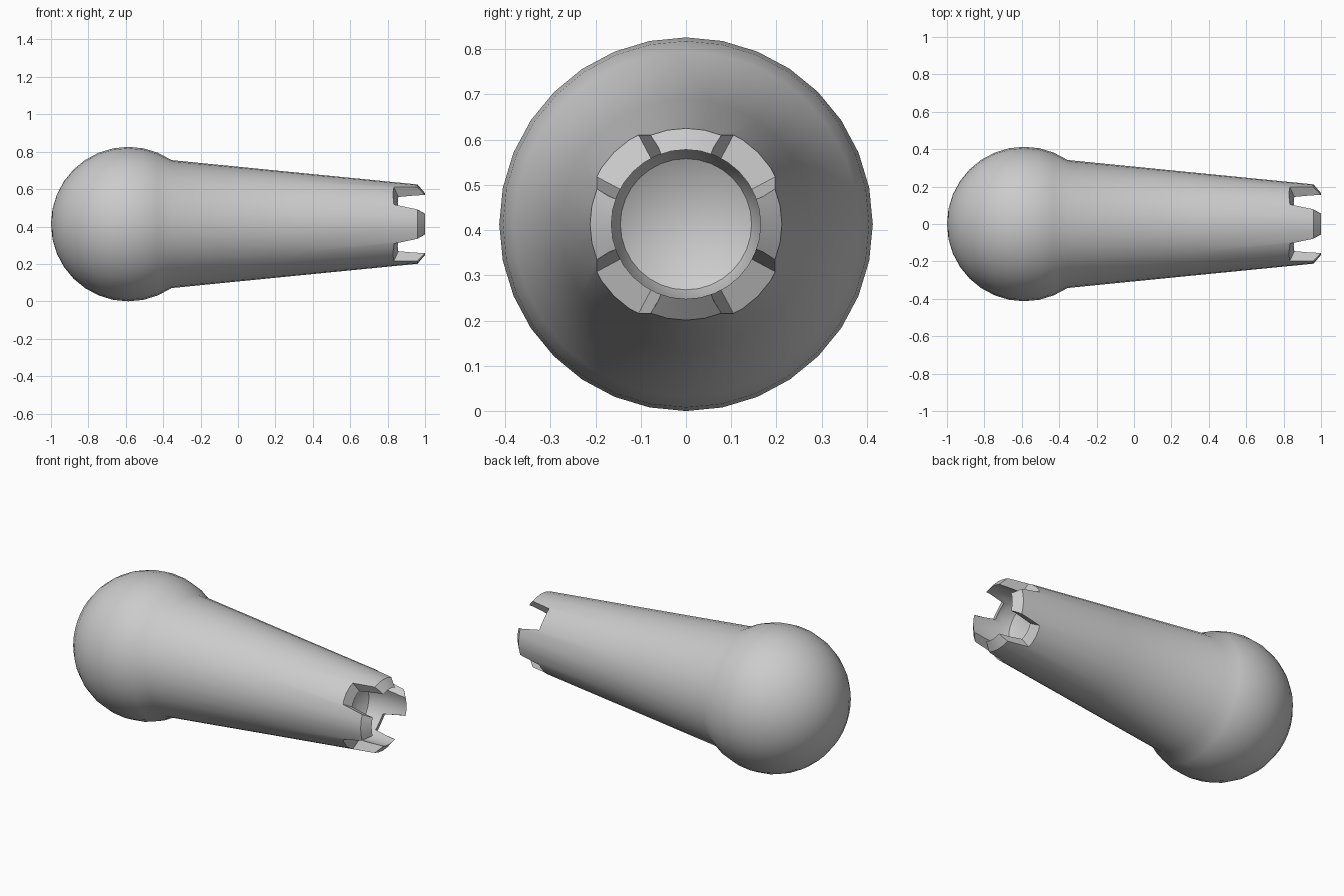
import bpy, bmesh, math

if "Cube" in bpy.data.objects:
    bpy.data.objects.remove(bpy.data.objects["Cube"])

R = 0.413            # ball radius, also height of the axis
CX = -1 + R          # ball centre
SEG = 32

def new_object(name, bm):
    bmesh.ops.recalc_face_normals(bm, faces=bm.faces)
    me = bpy.data.meshes.new(name)
    bm.to_mesh(me)
    bm.free()
    ob = bpy.data.objects.new(name, me)
    bpy.context.collection.objects.link(ob)
    return ob

def revolve(name, profile):
    """Spin (x, radius) points about the x axis at height R."""
    bm = bmesh.new()
    rings = []
    for x, r in profile:
        n = SEG if r > 0 else 1
        rings.append([bm.verts.new((x, r * math.cos(math.tau * i / n),
                                    R + r * math.sin(math.tau * i / n))) for i in range(n)])
    for a, b in zip(rings, rings[1:]):
        for i in range(SEG):
            j = (i + 1) % SEG
            q = [a[i % len(a)], a[j % len(a)], b[j % len(b)], b[i % len(b)]]
            bm.faces.new(list(dict.fromkeys(q)))
    return new_object(name, bm)

# ball, tapered arm, bevelled rim and hollow socket in one profile
ball = [(CX - R * math.cos(math.radians(a)), R * math.sin(math.radians(a)) if a else 0)
        for a in [11.25 * k for k in range(11)]]
arm = [(-0.355, 0.342), (0.3, 0.277), (0.96, 0.212)]
socket = [(1.0, 0.165), (0.82, 0.165), (0.765, 0.145), (0.735, 0.09), (0.725, 0)]
body = revolve("ball_ended_arm", ball + arm + socket)

# four flared wedge cutters for the notches between the prongs
bm = bmesh.new()
for k in range(4):
    mid = math.radians(45 + 90 * k)
    v = []
    for r in (0.07, 0.32):
        floor = 0.857 - 0.4 * (r - 0.165)
        for x, half in ((floor, 17.0), (1.1, 27.5)):
            for s in (-1, 1):
                a = mid + s * math.radians(half)
                v.append(bm.verts.new((x, r * math.cos(a), R + r * math.sin(a))))
    for f in ((0, 1, 3, 2), (4, 6, 7, 5), (0, 4, 5, 1), (2, 3, 7, 6), (0, 2, 6, 4), (1, 5, 7, 3)):
        bm.faces.new([v[i] for i in f])
cutter = new_object("notch_cutter", bm)

mod = body.modifiers.new("notches", 'BOOLEAN')
mod.operation = 'DIFFERENCE'
mod.solver = 'EXACT'
mod.object = cutter
bpy.context.view_layer.objects.active = body
body.select_set(True)
bpy.ops.object.modifier_apply(modifier=mod.name)
bpy.data.objects.remove(cutter)

bpy.ops.object.shade_smooth_by_angle(angle=math.radians(35))
